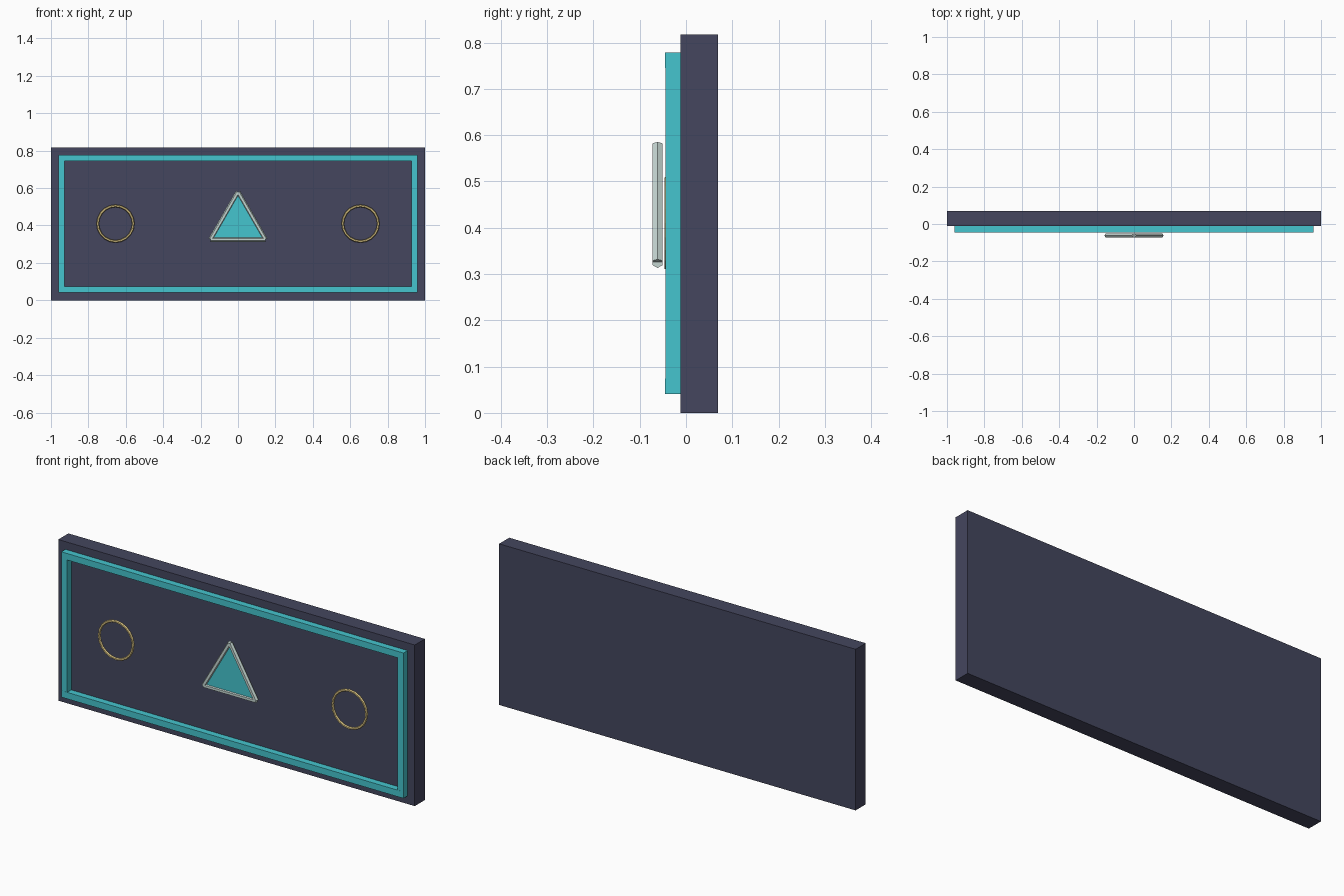
import bpy, math
from mathutils import Vector, Matrix

if "Cube" in bpy.data.objects:
    bpy.data.objects.remove(bpy.data.objects["Cube"])


def material(name, rgb):
    m = bpy.data.materials.new(name)
    m.diffuse_color = (*rgb, 1)
    m.use_nodes = True
    m.node_tree.nodes["Principled BSDF"].inputs["Base Color"].default_value = m.diffuse_color
    return m


NAVY = material("navy", (0.058, 0.061, 0.112))
TEAL = material("teal", (0.06, 0.56, 0.62))
SILVER = material("pale_silver", (0.55, 0.66, 0.63))
GOLD = material("gold", (0.76, 0.6, 0.25))
MID_Z = 0.41


def finish(name, mat):
    ob = bpy.context.object
    ob.name = ob.data.name = name
    ob.data.materials.append(mat)
    return ob


def box(name, lo, hi, mat):
    lo, hi = Vector(lo), Vector(hi)
    bpy.ops.mesh.primitive_cube_add(size=1, location=(lo + hi) / 2)
    ob = finish(name, mat)
    ob.data.transform(Matrix.Diagonal((*(hi - lo), 1)))
    return ob


def hex_rod(name, a, b, r, mat):
    # six-sided rod lying in the xz plane, with a flat facing the front
    d = (b - a).normalized()
    y = Vector((0, 1, 0))
    bpy.ops.mesh.primitive_cylinder_add(vertices=6, radius=r, depth=(b - a).length)
    ob = finish(name, mat)
    rot = Matrix((y.cross(d), d.cross(y.cross(d)), d)).transposed()
    rot = rot @ Matrix.Rotation(math.pi / 2, 3, 'Z')
    ob.matrix_world = Matrix.Translation((a + b) / 2) @ rot.to_4x4()


# Back panel
box("panel", (-1, -0.012, 0), (1, 0.069, 0.817), NAVY)

# Raised border strips
for side, z in (("bottom", 0.041), ("top", 0.745)):
    box(f"border_{side}", (-0.96, -0.045, z), (0.96, -0.010, z + 0.033), TEAL)
for side, x in (("left", -0.96), ("right", 0.927)):
    box(f"border_{side}", (x, -0.0445, 0.041), (x + 0.033, -0.010, 0.778), TEAL)

# Side rings
for side, x in (("left", -0.655), ("right", 0.655)):
    bpy.ops.mesh.primitive_torus_add(
        location=(x, -0.0405, MID_Z), rotation=(math.pi / 2, 0, 0),
        major_radius=0.095, minor_radius=0.007,
        major_segments=20, minor_segments=6)
    finish(f"ring_{side}", GOLD)

# Central triangle: three rods around a thin plate
R, Y = 0.169, -0.0615
corners = [Vector((R * math.sin(t), Y, MID_Z + R * math.cos(t)))
           for t in (0, math.tau / 3, 2 * math.tau / 3)]
for i in range(3):
    hex_rod(f"triangle_rod_{i + 1}", corners[i], corners[(i + 1) % 3], 0.0125, SILVER)
bpy.ops.mesh.primitive_cylinder_add(
    vertices=3, radius=0.152, depth=0.01,
    location=(0, Y, MID_Z), rotation=(math.pi / 2, 0, 0))
finish("triangle_plate", TEAL)
